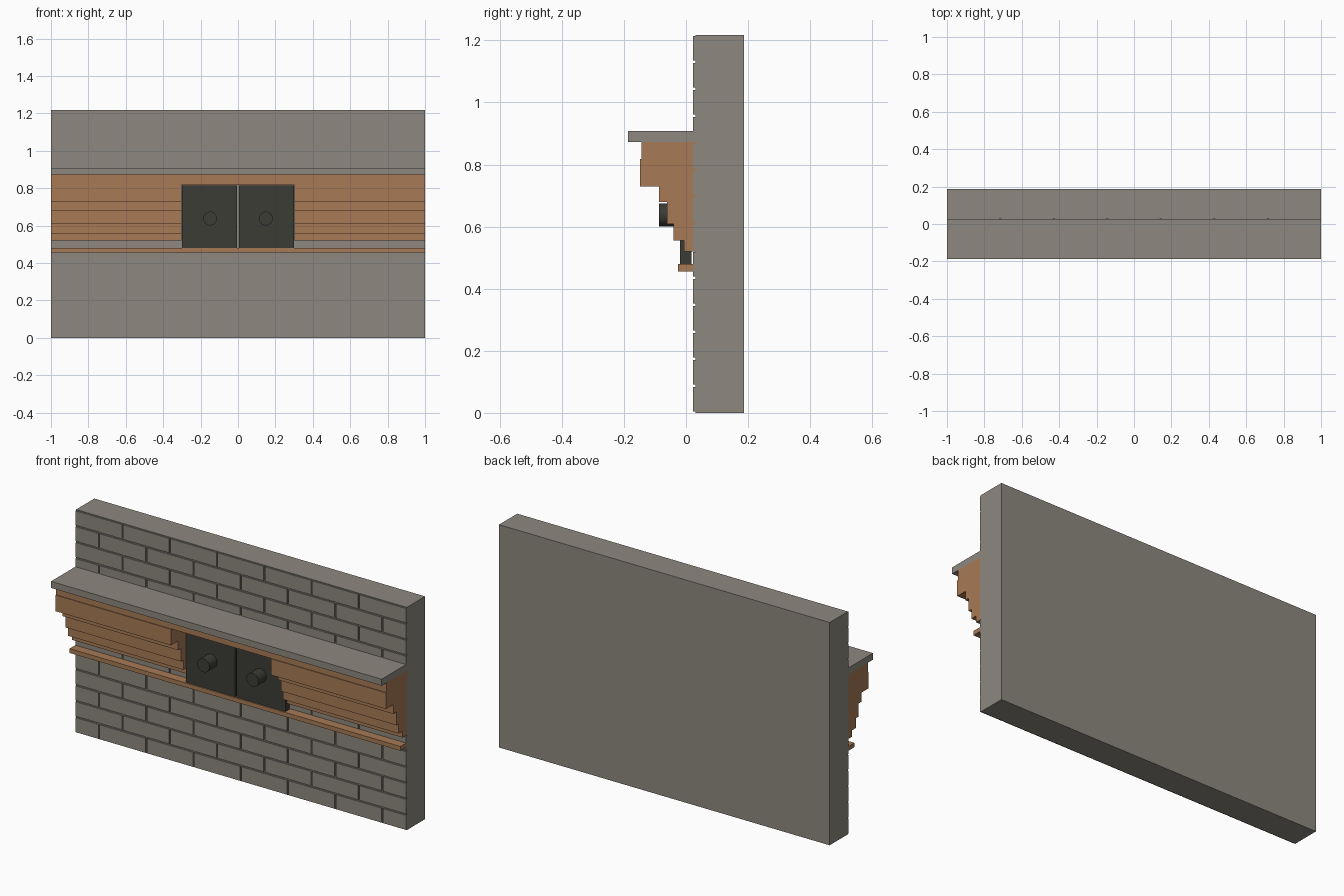
import bpy, bmesh
from math import radians
from mathutils import Matrix, Vector

cube = bpy.data.objects.get("Cube")
if cube:
    bpy.data.objects.remove(cube, do_unlink=True)


def material(name, rgb):
    m = bpy.data.materials.new(name)
    m.use_nodes = True
    m.diffuse_color = (*rgb, 1)
    m.node_tree.nodes["Principled BSDF"].inputs["Base Color"].default_value = (*rgb, 1)
    return m


stone = material("warm grey stone", (0.27, 0.25, 0.215))
wood = material("brown wood", (0.39, 0.195, 0.092))
iron = material("dark iron", (0.045, 0.045, 0.037))


def finish(name, bm, mat):
    bmesh.ops.recalc_face_normals(bm, faces=bm.faces)
    mesh = bpy.data.meshes.new(name)
    bm.to_mesh(mesh)
    bm.free()
    mesh.materials.append(mat)
    obj = bpy.data.objects.new(name, mesh)
    bpy.context.collection.objects.link(obj)
    return obj


def add_box(bm, x, y, z):
    lo, hi = Vector((x[0], y[0], z[0])), Vector((x[1], y[1], z[1]))
    mat = Matrix.Translation((lo + hi) / 2) @ Matrix.Diagonal((*(hi - lo), 1))
    bmesh.ops.create_cube(bm, size=1, matrix=mat)


def box(name, x, y, z, mat):
    bm = bmesh.new()
    add_box(bm, x, y, z)
    return finish(name, bm, mat)


def extrude_x(name, profile, x0, x1, mat):
    bm = bmesh.new()
    face = bm.faces.new([bm.verts.new((x0, y, z)) for y, z in profile])
    new = bmesh.ops.extrude_face_region(bm, geom=[face])["geom"]
    bmesh.ops.translate(bm, vec=(x1 - x0, 0, 0),
                        verts=[v for v in new if isinstance(v, bmesh.types.BMVert)])
    return finish(name, bm, mat)


# Wall core and shallow running-bond brick facing
HEIGHT, FACE, CORE, ROWS, COLS, GAP = 1.218, 0.023, 0.03, 14, 7, 0.004
box("wall_core", (-1, 1), (CORE, 0.187), (0, HEIGHT), stone)
bricks = bmesh.new()
course, length = HEIGHT / ROWS, 2 / COLS
for row in range(ROWS):
    shift = 0 if row % 2 else -length / 2
    for col in range(COLS + 1):
        left = -1 + shift + col * length
        right = min(left + length, 1)
        left = max(left, -1)
        if right - left < 0.01:
            continue
        x0 = left + (GAP if left > -0.999 else 0)
        x1 = right - (GAP if right < 0.999 else 0)
        add_box(bricks, (x0, x1), (FACE, CORE),
                (row * course + GAP, (row + 1) * course - GAP))
finish("brick_facing", bricks, stone)

# Mantel shelf, wooden header and lower ledge
box("mantel_shelf", (-1, 1), (-0.187, CORE), (0.872, 0.908), stone)
box("wood_header", (-1, 1), (-0.144, CORE), (0.818, 0.872), wood)
box("lower_ledge", (-1, 1), (-0.026, FACE), (0.455, 0.479), wood)

# Stepped wooden moulding on both sides of the opening
steps = [(-0.148, 0.818, 0.73), (-0.087, 0.73, 0.68), (-0.061, 0.68, 0.608),
         (-0.041, 0.608, 0.555), (-0.007, 0.555, 0.52)]
outline = [(CORE, 0.52), (CORE, 0.818)]
for y, top, bottom in steps:
    outline += [(y, top), (y, bottom)]

# Doors with round knobs
for side, sign in (("left", 1), ("right", -1)):
    extrude_x(side + "_moulding", outline, sign * 0.302, sign, wood)
    xs = sorted((sign * 0.005, sign * 0.3))
    box(side + "_door", xs, (-0.02, 0.018), (0.479, 0.814), iron)
    bm = bmesh.new()
    place = Matrix.Translation((sign * 0.149, -0.053, 0.638)) @ Matrix.Rotation(radians(90), 4, "X")
    bmesh.ops.create_cone(bm, cap_ends=True, segments=32, radius1=0.037,
                          radius2=0.037, depth=0.068, matrix=place)
    knob = finish(side + "_knob", bm, iron)
    bpy.ops.object.select_all(action="DESELECT")
    knob.select_set(True)
    bpy.context.view_layer.objects.active = knob
    bpy.ops.object.shade_smooth_by_angle(angle=radians(30))
